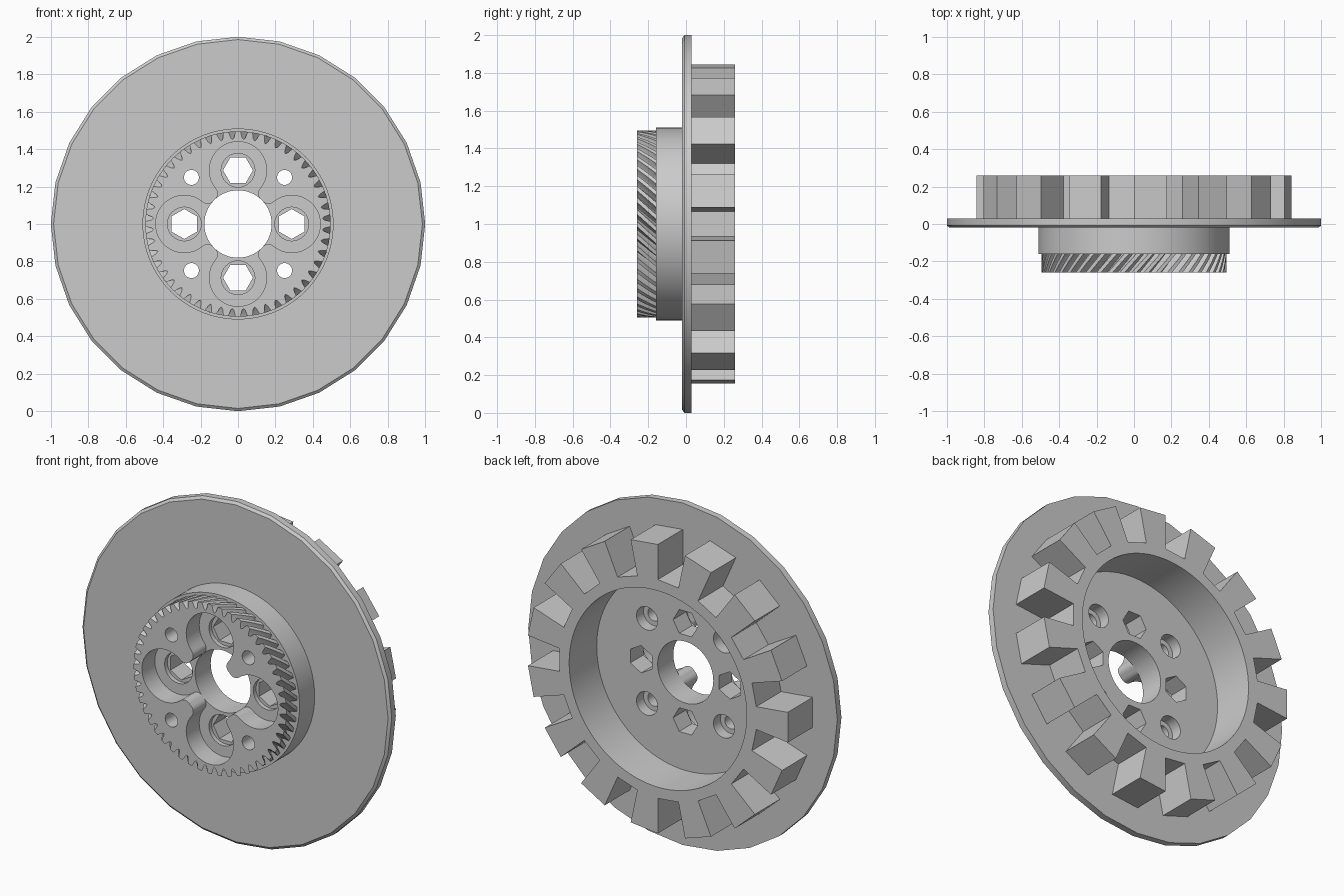
import bpy, bmesh
from math import cos, sin, pi, radians, hypot, atan2, sqrt

if "Cube" in bpy.data.objects:
    bpy.data.objects.remove(bpy.data.objects["Cube"])

grey = bpy.data.materials.new("plain grey")
grey.use_nodes = True
grey.diffuse_color = (0.6, 0.6, 0.6, 1)
grey.node_tree.nodes["Principled BSDF"].inputs["Base Color"].default_value = (0.6, 0.6, 0.6, 1)


def circle(r, n=64, cx=0, cz=0, start=0):
    return [(cx + r * cos(start + 2 * pi * i / n), cz + r * sin(start + 2 * pi * i / n)) for i in range(n)]


def turn(points, a):
    return [(x * cos(a) - z * sin(a), x * sin(a) + z * cos(a)) for x, z in points]


def solid(name, sections):
    """Loft closed outlines along y; each section is (y, outline)."""
    bm = bmesh.new()
    loops = [[bm.verts.new((x, y, z + 1)) for x, z in pts] for y, pts in sections]
    for a, b in zip(loops, loops[1:]):
        for i in range(len(a)):
            j = (i + 1) % len(a)
            bm.faces.new((a[i], a[j], b[j], b[i]))
    bm.faces.new(loops[0])
    bm.faces.new(loops[-1])
    bmesh.ops.recalc_face_normals(bm, faces=bm.faces)
    mesh = bpy.data.meshes.new(name)
    bm.to_mesh(mesh)
    bm.free()
    mesh.materials.append(grey)
    ob = bpy.data.objects.new(name, mesh)
    bpy.context.collection.objects.link(ob)
    return ob


def prism(name, outline, y0, y1):
    return solid(name, [(y0, outline), (y1, outline)])


def combine(body, tool, operation):
    mod = body.modifiers.new("combine", "BOOLEAN")
    mod.operation, mod.solver, mod.object = operation, "EXACT", tool
    bpy.context.view_layer.objects.active = body
    bpy.ops.object.modifier_apply(modifier=mod.name)
    bpy.data.objects.remove(tool)


# Flange disc with a chamfered front edge
body = solid("geared_flange", [(-0.02, circle(0.985, 28)), (-0.008, circle(1, 28)), (0.03, circle(1, 28))])

# Front hub
combine(body, prism("hub", circle(0.51, 96), -0.16, -0.005), "UNION")

# Helical gear on the hub
teeth = 48
pitch = 2 * pi / teeth
tooth = [(-0.2, 0.495), (0.2, 0.495), (0.36, 0.462), (0.5, 0.452), (0.64, 0.462)]
gear = [(r * cos((i + f) * pitch), r * sin((i + f) * pitch)) for i in range(teeth) for f, r in tooth]
steps = 4
combine(body, solid("helical_gear", [(-0.26 + 0.11 * k / steps, turn(gear, -0.2 * k / steps))
                                     for k in range(steps + 1)]), "UNION")

# Coarse toothed ring on the back, one tooth pointing to -x
ring = []
for i in range(15):
    for offset, r in ((-6, 0.845), (6, 0.845), (6, 0.64), (18, 0.64)):
        a = radians(180 + 24 * i + offset)
        ring.append((r * cos(a), r * sin(a)))
combine(body, prism("toothed_ring", ring, 0.015, 0.26), "UNION")

# Wide round recess in the back
combine(body, prism("recess_cutter", circle(0.574, 96), 0.005, 0.4), "DIFFERENCE")

# Four-lobed front pocket: round lobes joined to the bore by rounded noses
lobe_x, lobe_r, bore_r, nose_r = 0.287, 0.153, 0.18, 0.04
a, b = bore_r + nose_r, lobe_r + nose_r
nx = (lobe_x ** 2 + a ** 2 - b ** 2) / (2 * lobe_x)
nz = sqrt(a ** 2 - nx ** 2)
open_angle = atan2(nz, nx - lobe_x)
lobe = [(lobe_x + lobe_r * cos(t), lobe_r * sin(t))
        for t in [open_angle * (2 * k / 32 - 1) for k in range(33)]]
t0 = open_angle - pi
t1 = atan2(nz, nx) - pi
nose = [(nx + nose_r * cos(t), nz + nose_r * sin(t))
        for t in [t0 + (t1 - t0) * k / 8 for k in range(1, 9)]]
arm = [(x, -z) for x, z in reversed(nose)] + lobe + nose
pocket = [p for q in range(4) for p in turn(arm, q * pi / 2)]
combine(body, prism("pocket_cutter", pocket, -0.4, -0.14), "DIFFERENCE")

# Centre bore
combine(body, prism("bore_cutter", circle(bore_r), -0.5, 0.5), "DIFFERENCE")

# Hexagonal holes in the lobes, and counterbored screw holes between them
for q in range(4):
    a = q * pi / 2
    cx, cz = lobe_x * cos(a), lobe_x * sin(a)
    combine(body, prism("seat_cutter", circle(0.09, 32, cx, cz), -0.2, -0.115), "DIFFERENCE")
    combine(body, prism("hex_cutter", circle(0.08, 6, cx, cz, a + pi / 2), -0.5, 0.5), "DIFFERENCE")
    d = 0.352
    cx, cz = d * cos(a + pi / 4), d * sin(a + pi / 4)
    combine(body, prism("screw_cutter", circle(0.04, 32, cx, cz), -0.5, 0.5), "DIFFERENCE")
    combine(body, prism("counterbore_cutter", circle(0.068, 32, cx, cz), -0.06, 0.5), "DIFFERENCE")

# Smooth the round walls, keep the edges sharp
bpy.ops.object.select_all(action="DESELECT")
body.select_set(True)
bpy.context.view_layer.objects.active = body
bpy.ops.object.shade_smooth_by_angle(angle=radians(25))
